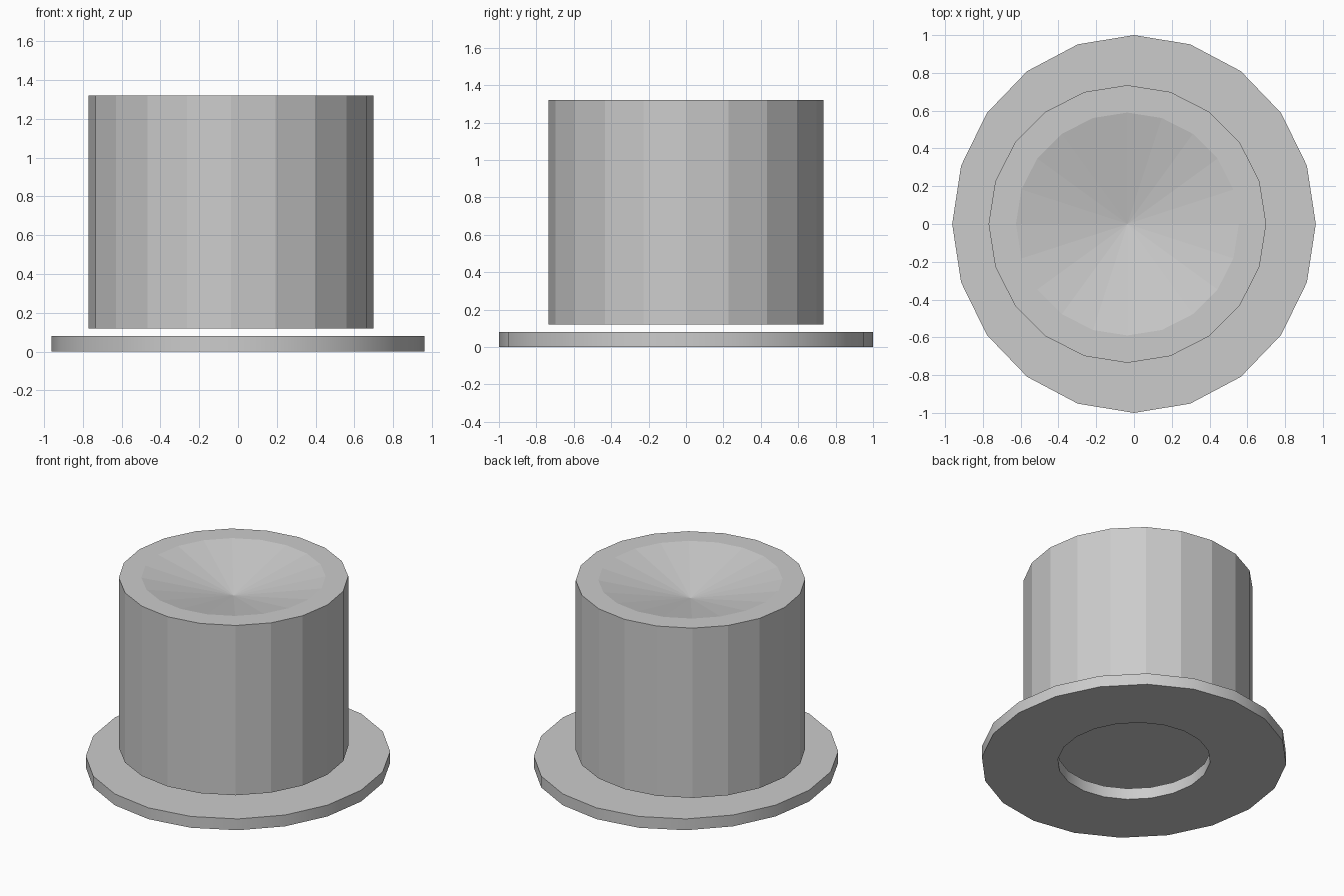
import bpy, bmesh, math

if "Cube" in bpy.data.objects:
    bpy.data.objects.remove(bpy.data.objects["Cube"])

SIDES = 20


def ring(bm, radius, z, cx=0.0, sx=1.0):
    """Add a ring of vertices around (cx, 0) at height z."""
    step = 2 * math.pi / SIDES
    return [bm.verts.new((cx + sx * radius * math.cos(i * step),
                          radius * math.sin(i * step), z)) for i in range(SIDES)]


def bridge(bm, a, b):
    for i in range(SIDES):
        j = (i + 1) % SIDES
        bm.faces.new((a[i], a[j], b[j], b[i]))


def finish(bm, name):
    bmesh.ops.recalc_face_normals(bm, faces=bm.faces)
    mesh = bpy.data.meshes.new(name)
    bm.to_mesh(mesh)
    bm.free()
    obj = bpy.data.objects.new(name, mesh)
    bpy.context.collection.objects.link(obj)
    return obj


# Base flange: a thin washer, slightly narrower in x
bm = bmesh.new()
rings = [ring(bm, r, z, sx=0.9625)
         for r, z in ((1, 0), (1, 0.08), (0.5, 0.08), (0.5, 0))]
for k in range(4):
    bridge(bm, rings[k], rings[(k + 1) % 4])
flange = finish(bm, "base_flange")

# Drum: floats just above the flange, with a shallow conical dish on top
CX = -0.035
bm = bmesh.new()
rings = [ring(bm, r, z, CX) for r, z in ((0.735, 0.12), (0.735, 1.32), (0.59, 1.32))]
bridge(bm, rings[0], rings[1])
bridge(bm, rings[1], rings[2])
bm.faces.new(rings[0])
tip = bm.verts.new((CX, 0, 1.19))
for i in range(SIDES):
    bm.faces.new((rings[2][i], rings[2][(i + 1) % SIDES], tip))
finish(bm, "dished_drum")

# Smooth the flange rim, keeping its corners sharp
bpy.ops.object.select_all(action='DESELECT')
flange.select_set(True)
bpy.context.view_layer.objects.active = flange
bpy.ops.object.shade_smooth_by_angle(angle=math.radians(30))
